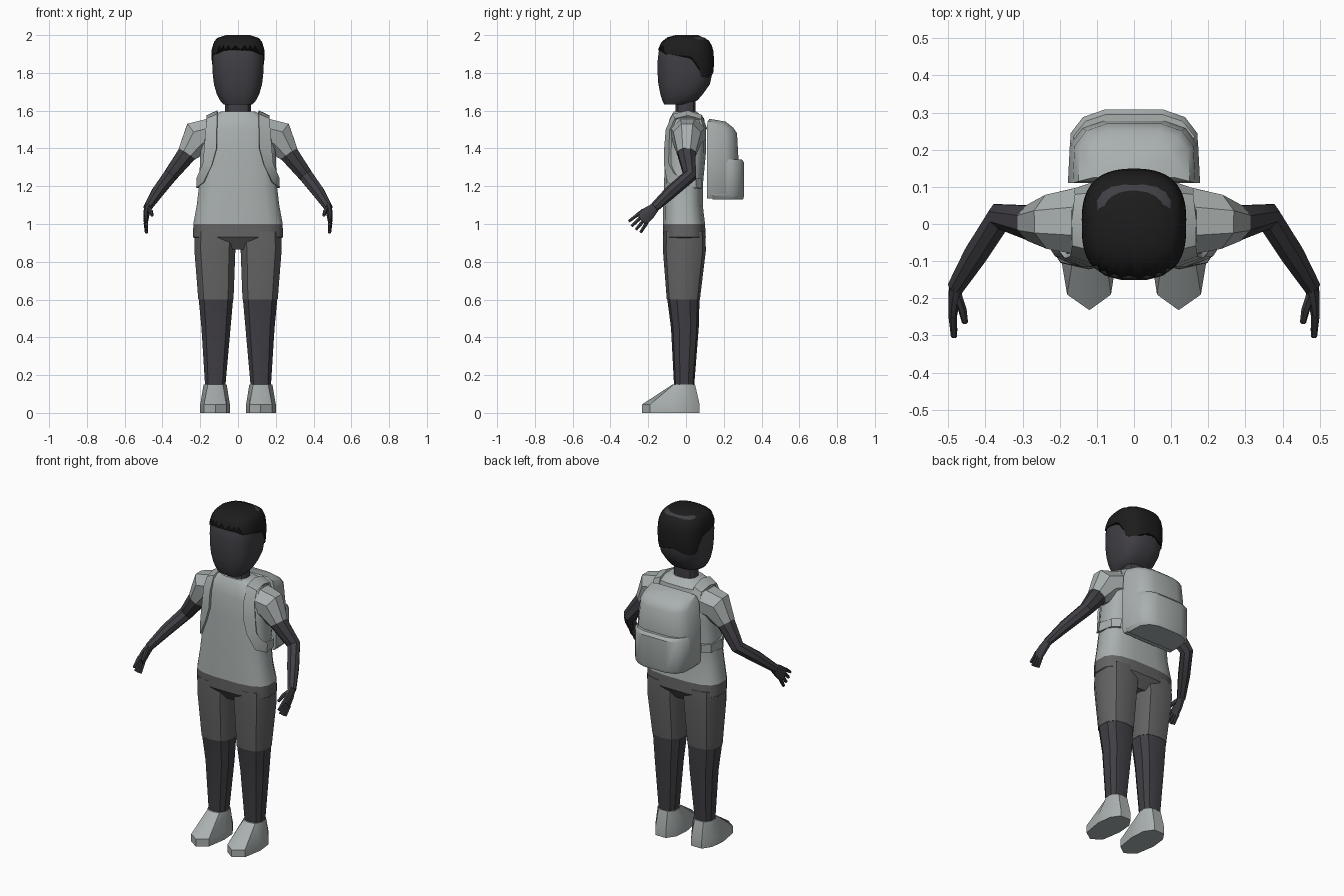
import bpy, bmesh, math
from mathutils import Vector

if "Cube" in bpy.data.objects:
    bpy.data.objects.remove(bpy.data.objects["Cube"])


def material(name, rgb):
    m = bpy.data.materials.new(name)
    m.diffuse_color = (*rgb, 1)
    m.use_nodes = True
    m.node_tree.nodes["Principled BSDF"].inputs["Base Color"].default_value = m.diffuse_color
    return m


SKIN = material("dark skin", (0.052, 0.049, 0.058))
HAIR = material("black hair", (0.012, 0.012, 0.012))
CLOTH = material("light grey cloth", (0.40, 0.435, 0.43))
SHORTS = material("mid grey shorts", (0.125, 0.125, 0.125))


def mesh_object(name, rings, mat, caps=True, closed=True, angle=35):
    """Skin a list of equal-length point rings into one object."""
    bm = bmesh.new()
    rows = [[bm.verts.new(p) for p in r] for r in rings]
    n = len(rows[0])
    for a, b in zip(rows, rows[1:]):
        for i in range(n if closed else n - 1):
            j = (i + 1) % n
            bm.faces.new((a[i], a[j], b[j], b[i]))
    if caps:
        bm.faces.new(rows[0])
        bm.faces.new(rows[-1])
    bmesh.ops.recalc_face_normals(bm, faces=bm.faces)
    me = bpy.data.meshes.new(name)
    bm.to_mesh(me)
    bm.free()
    me.materials.append(mat)
    for p in me.polygons:
        p.use_smooth = True
    me.set_sharp_from_angle(angle=math.radians(angle))
    ob = bpy.data.objects.new(name, me)
    bpy.context.collection.objects.link(ob)
    return ob


def oval(x0, x1, y0, y1, z, n=12, e=2.6):
    """Rounded-box outline at height z."""
    pts = []
    for i in range(n):
        t = 2 * math.pi * (i + 0.5) / n
        c, s = math.cos(t), math.sin(t)
        x = math.copysign(abs(c) ** (2 / e), c)
        y = math.copysign(abs(s) ** (2 / e), s)
        k = 1 / math.cos(math.pi / n) if n < 10 else 1.02
        pts.append(((x0 + x1) / 2 + x * k * (x1 - x0) / 2, (y0 + y1) / 2 + y * k * (y1 - y0) / 2, z))
    return pts


def tube(name, path, mat, ref=(0, 1, 0), side=1, n=8):
    """Limb along a path of (point, half width along ref, half thickness)."""
    pts = [Vector(p[0]) for p in path]
    rings = []
    for i, (_, a, b) in enumerate(path):
        d = (pts[min(i + 1, len(pts) - 1)] - pts[max(i - 1, 0)]).normalized()
        u = Vector(ref)
        u = (u - d * u.dot(d)).normalized()
        v = d.cross(u)
        ring = []
        for k in range(n):
            t = 2 * math.pi * (k + 0.5) / n
            p = pts[i] + u * a * 1.05 * math.cos(t) + v * b * 1.05 * math.sin(t)
            ring.append((p.x * side, p.y, p.z))
        rings.append(ring)
    return mesh_object(name, rings, mat)


# Shirt body: (z, half width, front y, back y)
torso = mesh_object("shirt_body", [oval(-w, w, a, b, z, 16, 3) for z, w, a, b in (
    (1.0, .235, -.122, .10), (1.1, .217, -.12, .088), (1.2, .205, -.116, .088),
    (1.38, .198, -.11, .105), (1.5, .195, -.10, .105), (1.56, .165, -.085, .095),
    (1.595, .09, -.065, .055))], CLOTH)

# Pelvis of the shorts
mesh_object("shorts_hips", [oval(-w, w, a, b, z, 16, 3) for z, w, a, b in (
    (1.0, .235, -.122, .10), (.93, .236, -.122, .104), (.865, .15, -.075, .06))], SHORTS)

# Neck and head
mesh_object("neck", [oval(-w, w, -.055, .05, z) for z, w in ((1.56, .075), (1.61, .068), (1.69, .07))], SKIN)
HEAD = ((1.632, .075, -.115, .00), (1.655, .095, -.125, .06), (1.69, .112, -.135, .09),
        (1.74, .126, -.145, .125), (1.80, .133, -.149, .138), (1.86, .135, -.149, .142),
        (1.92, .133, -.142, .138), (1.96, .122, -.125, .122), (1.985, .10, -.09, .10),
        (1.995, .06, -.05, .06))
mesh_object("head", [oval(-w, w, a, b, z, 20, 2.7) for z, w, a, b in HEAD], SKIN, angle=45)


# Hair cap: follows the head, with a ragged lower edge
def head_at(z):
    for p, q in zip(HEAD, HEAD[1:]):
        if z <= q[0]:
            f = (z - p[0]) / (q[0] - p[0])
            return [a + (b - a) * f for a, b in zip(p, q)]
    return HEAD[-1]


N = 56
rows = [[] for _ in range(8)]
for i in range(N):
    t = 2 * math.pi * (i + .5) / N
    s = math.sin(t)
    if s < -.72:
        low = 1.945 if i % 2 else 1.922
    elif s < .1:
        low = 1.895 - .02 * (s + .3)
    elif s < .45:
        low = 1.89 - .08 * (s - .1) / .35
    else:
        low = 1.81 - .035 * abs(math.sin(2 * t))
    for r in range(8):
        z = low + (1.995 - low) * r / 7
        _, w, a, b = head_at(z)
        g = .004
        x, y, z = oval(-w - g, w + g, a - g, b + g, z + .005 * r / 7, N, 2.7)[i]
        rows[r].append((x, y, z))
mesh_object("hair", rows, HAIR, angle=50)

for side, label in ((-1, "left"), (1, "right")):
    def leg(name, data, mat):
        rings = [[(x * side, y, z) for x, y, z in oval(x0, x1, a, b, z, 10, 2.6)] for z, x0, x1, a, b in data]
        return mesh_object(label + name, rings, mat)

    # Shorts leg, bare leg and shoe
    leg("_shorts_leg", ((.96, .004, .234, -.118, .1), (.86, .012, .233, -.12, .103),
                        (.6, .022, .212, -.10, .072)), SHORTS)
    leg("_lower_leg", ((.605, .024, .210, -.098, .07), (.45, .038, .195, -.078, .066),
                       (.14, .066, .175, -.062, .042)), SKIN)
    sole = ((.085, .072), (.155, .072), (.19, .02), (.20, -.07), (.18, -.19),
            (.12, -.232), (.062, -.19), (.043, -.07), (.05, .02))
    top = ((.09, .048), (.15, .048), (.175, .02), (.182, -.02), (.16, -.065),
           (.12, -.072), (.08, -.065), (.06, -.02), (.062, .02))
    mesh_object(label + "_shoe", [
        [(x * side, y, 0) for x, y in sole],
        [(x * side, y, .045) for x, y in sole],
        [(x * side, y, .15) for x, y in top]], CLOTH)

    # Sleeve and bare arm
    tube(label + "_sleeve", (((.11, .008, 1.485), .10, .085), ((.215, .006, 1.455), .075, .095),
                             ((.27, .003, 1.372), .05, .054)), CLOTH, side=side)
    tube(label + "_arm", (((.255, .003, 1.395), .048, .05), ((.27, .003, 1.372), .048, .052),
                          ((.36, .02, 1.255), .036, .038), ((.425, -.08, 1.17), .033, .033),
                          ((.48, -.17, 1.085), .024, .022)), SKIN, side=side)

    # Palm, fingers and thumb
    u = Vector((0, .65, -.76))
    tube(label + "_palm", (((.476, -.16, 1.092), .024, .02), ((.484, -.195, 1.06), .036, .016),
                           ((.488, -.237, 1.023), .04, .012)), SKIN, ref=u, side=side)
    for k in range(4):
        base = Vector((.488, -.228, 1.03)) + u * (k - 1.5) * .021
        reach = 1 - .1 * abs(k - 1.2)
        tip = base + Vector((-.004, -.062 + .007 * k, -.045 - .006 * k)) * reach
        tube(f"{label}_finger_{k + 1}", ((base, .0105, .011), (tip, .008, .008)), SKIN, ref=u, side=side, n=6)
    tube(label + "_thumb", (((.478, -.185, 1.085), .014, .012), ((.462, -.23, 1.068), .012, .011),
                            ((.455, -.265, 1.045), .008, .008)), SKIN, ref=u, side=side, n=6)

    # Backpack strap: ribbon hugging the shirt from pack top round to pack base
    bpy.context.view_layer.update()
    path = (((.11, .11, 1.50), (.17, .11, 1.50)), ((.11, .08, 1.57), (.17, .08, 1.56)),
            ((.11, .01, 1.60), (.168, .01, 1.575)), ((.11, -.07, 1.58), (.17, -.06, 1.56)),
            ((.113, -.11, 1.50), (.178, -.10, 1.50)), ((.115, -.12, 1.40), (.185, -.10, 1.39)),
            ((.14, -.12, 1.31), (.195, -.09, 1.32)), ((.185, -.10, 1.22), (.20, -.06, 1.27)),
            ((.205, -.04, 1.19), (.205, -.03, 1.245)), ((.20, .05, 1.19), (.20, .05, 1.24)),
            ((.17, .10, 1.19), (.17, .10, 1.24)))
    rings = []
    for inner, outer in path:
        edge = []
        for p in (Vector(inner), Vector(outer)):
            _, q, nrm, _ = torso.closest_point_on_mesh(p)
            edge.append((q - nrm * .01, q + nrm * .014))
        (a, b), (c, d) = edge
        rings.append([(p.x * side, p.y, p.z) for p in (a, b, d, c)])
    mesh_object(label + "_strap", rings, CLOTH)


# Backpack body, tapering to a rounded lid
def pack_ring(w, y0, y1, z, drop=0):
    half = ((w, y0), (w * .97, y0 + (y1 - y0) * .62), (w * .78, y0 + (y1 - y0) * .88), (w * .45, y1))
    pts = list(half) + [(-x, y) for x, y in reversed(half)]
    return [(x, y, z - drop * max(0, (y - y0) / (y1 - y0))) for x, y in pts]


mesh_object("backpack_body", [
    pack_ring(.165, .11, .26, 1.135), pack_ring(.178, .11, .275, 1.16), pack_ring(.178, .11, .278, 1.34),
    pack_ring(.165, .11, .27, 1.51, .03), pack_ring(.15, .115, .25, 1.545, .035),
    pack_ring(.11, .125, .21, 1.557, .015)], CLOTH)
# Outer pocket
mesh_object("backpack_pocket", [
    pack_ring(.16, .14, .302, 1.13), pack_ring(.175, .14, .308, 1.15), pack_ring(.176, .14, .308, 1.325),
    pack_ring(.168, .14, .295, 1.342)], CLOTH)
